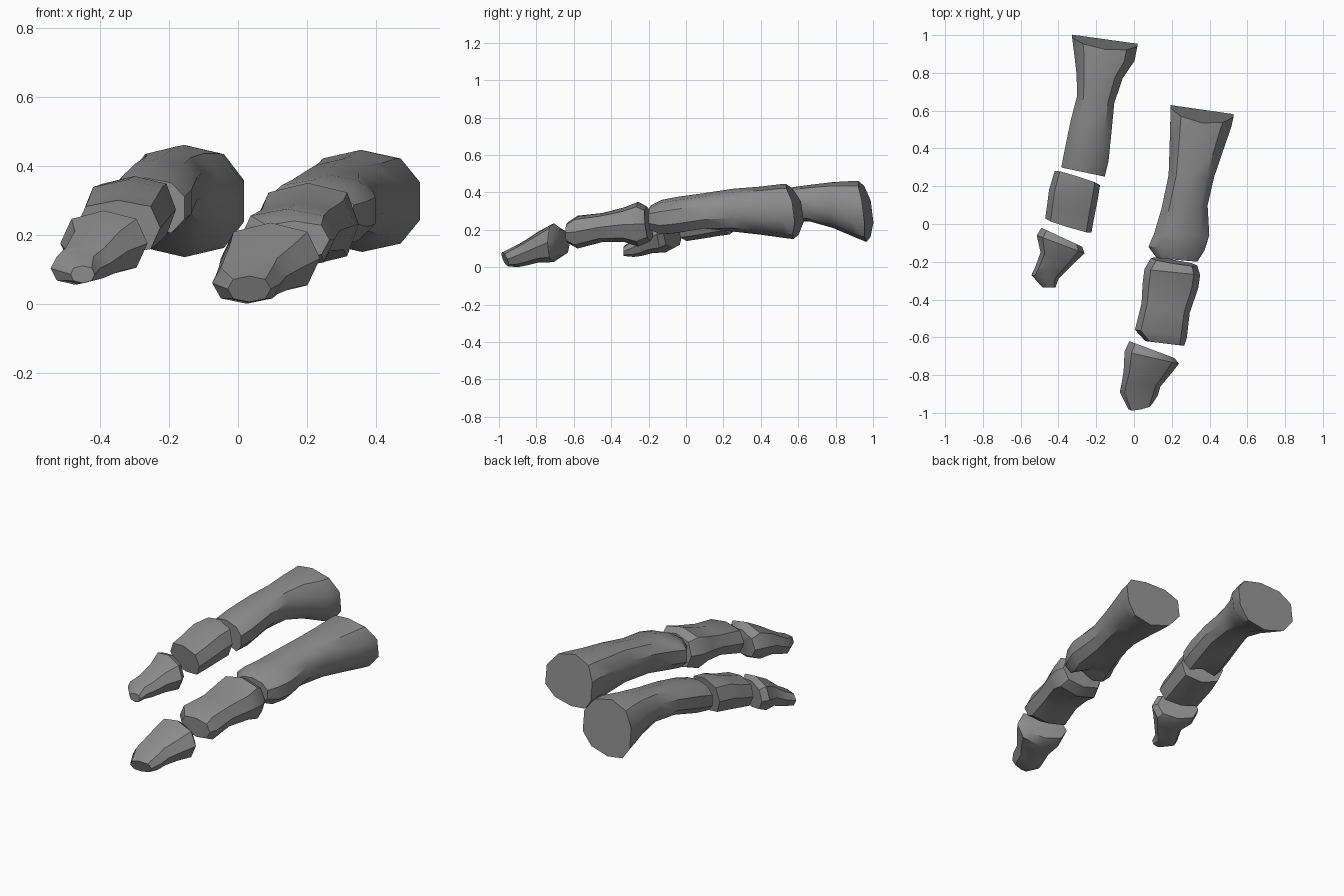
import bpy, bmesh, math

cube = bpy.data.objects.get("Cube")
if cube:
    bpy.data.objects.remove(cube, do_unlink=True)

bone = bpy.data.materials.new("bone_grey")
bone.use_nodes = True
COLOUR = (0.26, 0.26, 0.26, 1)
bone.diffuse_color = COLOUR
bsdf = next(n for n in bone.node_tree.nodes if n.type == 'BSDF_PRINCIPLED')
bsdf.inputs["Base Color"].default_value = COLOUR
bsdf.inputs["Roughness"].default_value = 0.8


def make_bone(name, sections, sides=10, sharp=38, square=0.85):
    """Loft rings from the knuckle end to the tip end.
    Section: right x, y, left x, y, bottom z, top z, lean, bow, groove, roll.
    lean slants the ring, bow curves it, groove lifts the underside,
    roll raises the left side."""
    bm = bmesh.new()
    rings = []
    for s in sections:
        x0, y0, x1, y1, z0, z1, lean, bow, groove, roll = (tuple(s) + (0,) * 4)[:10]
        ring = []
        for i in range(sides):
            a = math.pi / 2 + i * math.tau / sides
            c, n = math.cos(a), math.sin(a)
            u = math.copysign(abs(c) ** square, c) if abs(c) > 1e-6 else 0
            v = math.copysign(abs(n) ** square, n) if abs(n) > 1e-6 else 0
            t = (u + 1) / 2
            lift = groove if v < -0.98 else 0
            ring.append(bm.verts.new((
                x0 + (x1 - x0) * t,
                y0 + (y1 - y0) * t + lean * v + bow * v * v,
                (z0 + z1) / 2 + (z1 - z0) / 2 * v + lift + roll * u)))
        rings.append(ring)
    for a, b in zip(rings, rings[1:]):
        for i in range(sides):
            j = (i + 1) % sides
            bm.faces.new((a[i], a[j], b[j], b[i]))
    bm.faces.new(rings[0])
    bm.faces.new(rings[-1])
    bmesh.ops.recalc_face_normals(bm, faces=bm.faces)
    mesh = bpy.data.meshes.new(name)
    bm.to_mesh(mesh)
    bm.free()
    mesh.materials.append(bone)
    obj = bpy.data.objects.new(name, mesh)
    bpy.context.collection.objects.link(obj)
    bpy.ops.object.select_all(action='DESELECT')
    obj.select_set(True)
    bpy.context.view_layer.objects.active = obj
    bpy.ops.object.shade_smooth_by_angle(angle=math.radians(sharp))


# Right toe, three bones from back to front
make_bone("right_long_bone", [
    (-0.335, 1.00, 0.025, 0.95, 0.135, 0.46, -0.02, -0.03),
    (-0.325, 0.92, 0.010, 0.87, 0.155, 0.46, -0.02),
    (-0.310, 0.80, -0.055, 0.77, 0.21, 0.455),
    (-0.305, 0.68, -0.100, 0.64, 0.245, 0.44),
    (-0.340, 0.55, -0.115, 0.48, 0.245, 0.42),
    (-0.375, 0.38, -0.130, 0.33, 0.20, 0.39, 0, 0, 0.02),
    (-0.390, 0.30, -0.150, 0.25, 0.19, 0.365, 0, 0, 0.04),
])
make_bone("right_middle_bone", [
    (-0.420, 0.28, -0.180, 0.205, 0.175, 0.37, 0.01),
    (-0.450, 0.18, -0.190, 0.14, 0.165, 0.36),
    (-0.460, 0.10, -0.210, 0.04, 0.150, 0.325),
    (-0.470, 0.03, -0.225, -0.045, 0.14, 0.30, -0.01),
], sides=8, square=0.75)
make_bone("right_tip_bone", [
    (-0.490, -0.02, -0.275, -0.12, 0.10, 0.255, 0.0),
    (-0.515, -0.06, -0.262, -0.155, 0.08, 0.27),
    (-0.495, -0.15, -0.320, -0.21, 0.075, 0.23),
    (-0.520, -0.22, -0.370, -0.26, 0.06, 0.175),
    (-0.543, -0.27, -0.400, -0.29, 0.055, 0.15),
    (-0.485, -0.335, -0.415, -0.335, 0.06, 0.11),
], sides=8)

# Left toe, three bones from back to front
make_bone("left_long_bone", [
    (0.185, 0.63, 0.535, 0.58, 0.15, 0.445, -0.02, -0.05),
    (0.185, 0.54, 0.520, 0.51, 0.155, 0.445, -0.01),
    (0.182, 0.40, 0.475, 0.38, 0.175, 0.43),
    (0.178, 0.26, 0.430, 0.25, 0.19, 0.42),
    (0.140, 0.08, 0.395, 0.10, 0.19, 0.395, 0, 0, 0.02),
    (0.100, -0.05, 0.405, -0.06, 0.165, 0.375, 0, 0, 0.05),
    (0.070, -0.12, 0.380, -0.14, 0.16, 0.36, 0, 0, 0.06),
    (0.115, -0.18, 0.340, -0.20, 0.19, 0.33, 0, 0, 0.05),
])
make_bone("left_middle_bone", [
    (0.090, -0.18, 0.335, -0.22, 0.14, 0.325, -0.01),
    (0.055, -0.24, 0.350, -0.27, 0.11, 0.35),
    (0.045, -0.32, 0.340, -0.34, 0.135, 0.32),
    (0.040, -0.42, 0.295, -0.47, 0.135, 0.29),
    (0.005, -0.56, 0.280, -0.60, 0.10, 0.275),
    (0.060, -0.62, 0.265, -0.645, 0.13, 0.24),
], sides=8, square=0.75)
make_bone("left_tip_bone", [
    (-0.025, -0.62, 0.215, -0.71, 0.06, 0.205, 0.0),
    (-0.050, -0.675, 0.238, -0.74, 0.027, 0.235),
    (-0.055, -0.78, 0.190, -0.80, 0.025, 0.19),
    (-0.065, -0.84, 0.140, -0.86, 0.01, 0.15),
    (-0.075, -0.89, 0.125, -0.91, 0.0, 0.12),
    (-0.030, -0.98, 0.095, -0.955, 0.005, 0.08, -0.015),
], sides=8)
